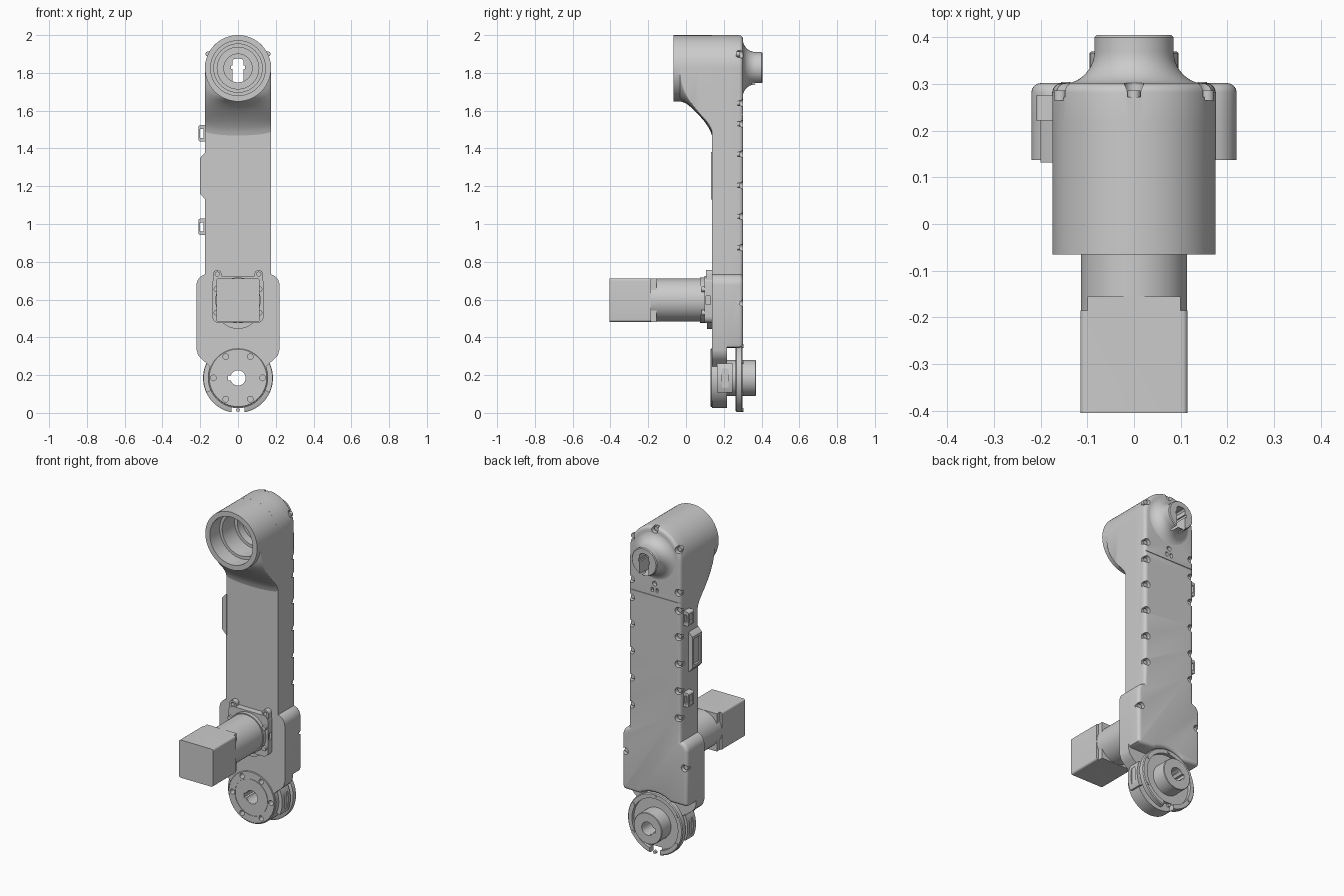
import bpy, bmesh, math

if "Cube" in bpy.data.objects:
    bpy.data.objects.remove(bpy.data.objects["Cube"])

TOP, LOW, MOT = 1.825, 0.185, 0.597   # axis heights: upper bearing, lower hub, motor


def arc(cx, cz, r, a0, a1, n=12):
    return [(cx + r * math.cos(math.radians(a0 + (a1 - a0) * i / n)),
             cz + r * math.sin(math.radians(a0 + (a1 - a0) * i / n))) for i in range(n + 1)]


def mirrored(half):
    return half + [(-x, z) for x, z in reversed(half) if x > 1e-4]


def finish(name, bm):
    bmesh.ops.remove_doubles(bm, verts=bm.verts, dist=1e-5)
    bmesh.ops.recalc_face_normals(bm, faces=bm.faces)
    me = bpy.data.meshes.new(name)
    bm.to_mesh(me)
    bm.free()
    ob = bpy.data.objects.new(name, me)
    bpy.context.collection.objects.link(ob)
    return ob


def loft(name, rings):
    bm = bmesh.new()
    loops = [[bm.verts.new(p) for p in r] for r in rings]
    n = len(loops[0])
    for a, b in zip(loops, loops[1:]):
        for i in range(n):
            bm.faces.new((a[i], a[(i + 1) % n], b[(i + 1) % n], b[i]))
    bm.faces.new(loops[0])
    bm.faces.new(loops[-1])
    return finish(name, bm)


def prism(name, pts, y0, y1, bevel=0.0):
    """Extrude an x-z outline along y; optionally round the edge at y1."""
    bm = bmesh.new()
    a = [bm.verts.new((x, y0, z)) for x, z in pts]
    b = [bm.verts.new((x, y1, z)) for x, z in pts]
    for i in range(len(a)):
        j = (i + 1) % len(a)
        bm.faces.new((a[i], a[j], b[j], b[i]))
    bm.faces.new(a)
    cap = bm.faces.new(b)
    bmesh.ops.recalc_face_normals(bm, faces=bm.faces)
    if bevel:
        bmesh.ops.bevel(bm, geom=list(cap.edges), offset=bevel, segments=4, profile=0.5, affect='EDGES')
    return finish(name, bm)


def box(name, x0, x1, y0, y1, z0, z1):
    return prism(name, [(x0, z0), (x1, z0), (x1, z1), (x0, z1)], y0, y1)


def rounded(x0, x1, z0, z1, r):
    return (arc(x1 - r, z1 - r, r, 0, 90, 6) + arc(x0 + r, z1 - r, r, 90, 180, 6)
            + arc(x0 + r, z0 + r, r, 180, 270, 6) + arc(x1 - r, z0 + r, r, 270, 360, 6))


def lathe(name, prof, centres, seg=64):
    """Revolve an (r, y) profile about y at every (x, z) centre."""
    bm = bmesh.new()
    for cx, cz in centres:
        rings = []
        for r, y in prof:
            if r == 0:
                rings.append([bm.verts.new((cx, y, cz))] * seg)
            else:
                rings.append([bm.verts.new((cx + r * math.cos(2 * math.pi * i / seg), y,
                                            cz + r * math.sin(2 * math.pi * i / seg))) for i in range(seg)])
        for a, b in zip(rings, rings[1:]):
            for i in range(seg):
                j = (i + 1) % seg
                vs = list(dict.fromkeys((a[i], a[j], b[j], b[i])))
                if len(vs) > 2:
                    bm.faces.new(vs)
    return finish(name, bm)


def rod(name, r, y0, y1, centres, seg=64):
    return lathe(name, [(0, y0), (r, y0), (r, y1), (0, y1)], centres, seg)


def cut(targets, cutter):
    cutter.hide_render = True
    for ob in targets:
        m = ob.modifiers.new("cut", 'BOOLEAN')
        m.operation, m.solver, m.object = 'DIFFERENCE', 'EXACT', cutter
        bpy.context.view_layer.objects.active = ob
        bpy.ops.object.modifier_apply(modifier=m.name)
    bpy.data.objects.remove(cutter)


# Arm shells: front half carries the lower disc, back half is the rounded cover
upper = arc(0.16, 0.675, 0.06, 0, 75, 8) + arc(0, TOP, 0.175, 0, 90, 24)
front_shell = prism("front_shell", mirrored(
    arc(0, LOW, 0.16, -90, 22, 30) + [(0.165, 0.262), (0.19, 0.282), (0.21, 0.303), (0.22, 0.335)] + upper),
    0.137, 0.216)
back_cover = prism("back_cover", mirrored(
    arc(0, LOW, 0.19, 90, 57, 10) + [(0.2, 0.345), (0.215, 0.35), (0.22, 0.365)] + upper),
    0.216, 0.302, 0.02)

# Upper bearing housing blending down into the arm
sections = [(-0.065, TOP, 1.65), (-0.032, TOP, 1.65), (-0.025, 1.77, 1.648), (-0.01, 1.715, 1.643),
            (0.01, 1.672, 1.632), (0.04, 1.625, 1.605), (0.07, 1.587, 1.575), (0.1, 1.555, 1.54),
            (0.12, 1.53, 1.51), (0.131, 1.51, 1.488), (0.138, 1.49, 1.465)]
rings = []
for y, side, low in sections:
    bottom = [(x, side + (z - side) * (side - low) / 0.175) for x, z in arc(0, side, 0.175, 180, 360, 32)]
    outline = arc(0, TOP, 0.175, 0, 180, 32)
    if side > TOP - 0.001:
        bottom = [(x, z - 1e-3) for x, z in bottom]
    rings.append([(x, y, z) for x, z in outline + bottom])
housing = loft("bearing_housing", rings)

# Output boss on the back with a flared foot
flare = [(r, y) for r, y in arc(0.155, 0.37, 0.07, 270, 180, 10)]
boss = lathe("output_boss", [(0, 0.27), (0.155, 0.29)] + flare + [(0.085, 0.4), (0.08, 0.405), (0, 0.405)],
             [(0, TOP)])
cut([housing, front_shell, back_cover, boss], lathe("bore", [
    (0, -0.1), (0.145, -0.1), (0.145, 0.03), (0.128, 0.03), (0.128, 0.15), (0.11, 0.15), (0.11, 0.2),
    (0.075, 0.2), (0.075, 0.26), (0, 0.26)], [(0, TOP)]))
cut([back_cover, boss], prism("key_slot", mirrored(
    [(0, 1.742), (0.03, 1.742), (0.03, 1.82), (0.038, 1.82), (0.038, 1.838), (0.03, 1.838), (0.03, 1.862),
     (0.022, 1.873), (0, 1.876)]), 0.2, 0.45))

# Screw pockets and screws along the cover, seam and small ports
screws = [(s * 0.158, z) for s in (-1, 1) for z in (0.875, 1.04, 1.205, 1.37, 1.53, 1.64, 1.9)]
screws += [(0, 1.984)] + [(s * 0.2, 0.58) for s in (-1, 1)]
cut([back_cover], rod("pockets", 0.021, 0.272, 0.32, screws, 20))
cut([boss], rod("pockets_boss", 0.021, 0.272, 0.32, screws, 20))
rod("cover_screws", 0.014, 0.265, 0.286, screws, 16)
cut([back_cover], box("seam", -0.2, 0.2, 0.298, 0.32, 1.578, 1.582))
cut([back_cover], rod("port", 0.014, 0.28, 0.32, [(0, 1.655)], 20))
for s in (-1, 1):
    cut([back_cover], prism("port_slot", rounded(s * 0.016 - 0.008, s * 0.016 + 0.008, 1.602, 1.628, 0.006),
                            0.28, 0.32))

# Lower hub: flanged ring with split, seen from behind
hub = lathe("lower_hub_ring", [
    (0, 0.19), (0.095, 0.19), (0.095, 0.262), (0.175, 0.262), (0.185, 0.268), (0.185, 0.295), (0.18, 0.3),
    (0.155, 0.3), (0.155, 0.28), (0.095, 0.28), (0.095, 0.367), (0.092, 0.37), (0, 0.37)], [(0, LOW)])
disc = lathe("lower_front_disc", [(0, 0.145), (0.155, 0.145), (0.155, 0.134), (0.152, 0.131), (0, 0.131)], [(0, LOW)])
low_parts = [hub, disc, front_shell]
cut(low_parts, rod("shaft_hole", 0.04, 0.1, 0.4, [(0, LOW)]))
cut(low_parts, box("keyway", -0.052, -0.02, 0.1, 0.4, LOW - 0.014, LOW + 0.014))
cut([hub], box("ring_split", -0.035, 0.035, 0.25, 0.32, -0.02, 0.045))
bolts = arc(0, LOW, 0.13, 0, 300, 5)
cut([disc, front_shell], rod("bolt_holes", 0.015, 0.1, 0.17, bolts, 24))
cut([disc], lathe("face_groove", [(0.108, 0.12), (0.112, 0.12), (0.112, 0.134), (0.108, 0.134), (0.108, 0.12)],
                  [(0, LOW)]))
rod("ring_screws", 0.01, 0.29, 0.304, arc(0, LOW, 0.169, 30, 330, 5), 16)

# Curved side guards around the lower joint
for side, a in (("right", -25), ("left", 155)):
    guard = prism("side_guard_" + side, arc(0, LOW, 0.183, a, a + 50, 14) + arc(0, LOW, 0.158, a + 50, a, 14),
                  0.165, 0.245)
    s = 1 if side == "right" else -1
    cut([guard], box("guard_slot", s * 0.174, s * 0.2, 0.19, 0.225, LOW - 0.05, LOW + 0.05))

# Motor with gearbox, flange, ears and bolts
motor = prism("motor_body", rounded(-0.115, 0.115, 0.482, 0.712, 0.012), -0.405, -0.155)
for s in (-1, 1):
    cut([motor], box("corner_relief", s * 0.1, s * 0.13, -0.185, -0.1, 0.45, 0.75))
rod("gearbox", 0.114, -0.19, 0.14, [(0, MOT)])
flange = prism("motor_flange", rounded(-0.135, 0.135, 0.475, 0.725, 0.035), 0.098, 0.14)
rod("flange_pilot", 0.12, 0.112, 0.14, [(0, 0.565)])
rod("gearbox_collar", 0.12, 0.075, 0.1, [(0, MOT)])
rod("flange_bolts", 0.014, 0.082, 0.1, [(s * 0.115, z) for s in (-1, 1) for z in (0.53, 0.655)], 16)
for s in (-1, 1):
    cut([flange], box("flange_notch", s * 0.122, s * 0.15, 0.105, 0.13, 0.575, 0.62))
    ear = prism("flange_ear", arc(s * 0.11, 0.735, 0.022, 0, 180, 12) + [(s * 0.11 - 0.022, 0.69),
                                                                       (s * 0.11 + 0.022, 0.69)], 0.105, 0.14)
    cut([ear], rod("ear_hole", 0.011, 0.09, 0.13, [(s * 0.11, 0.735)], 16))

# Connector plate and cable clips on the left side
plate = prism("connector_plate", [(-0.17, 1.13), (-0.178, 1.135), (-0.2, 1.16), (-0.2, 1.35), (-0.178, 1.375),
                                  (-0.17, 1.38)], 0.132, 0.225)
cut([plate], box("plate_recess", -0.22, -0.188, 0.15, 0.208, 1.175, 1.335))
for z in (0.985, 1.48):
    clip = prism("cable_clip", rounded(-0.21, -0.165, z - 0.043, z + 0.043, 0.01), 0.222, 0.275)
    cut([clip], box("clip_opening", -0.2, -0.182, 0.2, 0.29, z - 0.024, z + 0.024))
    cut([clip], box("clip_gap", -0.22, -0.19, 0.238, 0.26, z - 0.03, z + 0.03))

# Smooth curved faces, keep hard edges
bpy.ops.object.select_all(action='SELECT')
bpy.ops.object.shade_smooth_by_angle(angle=math.radians(32))
